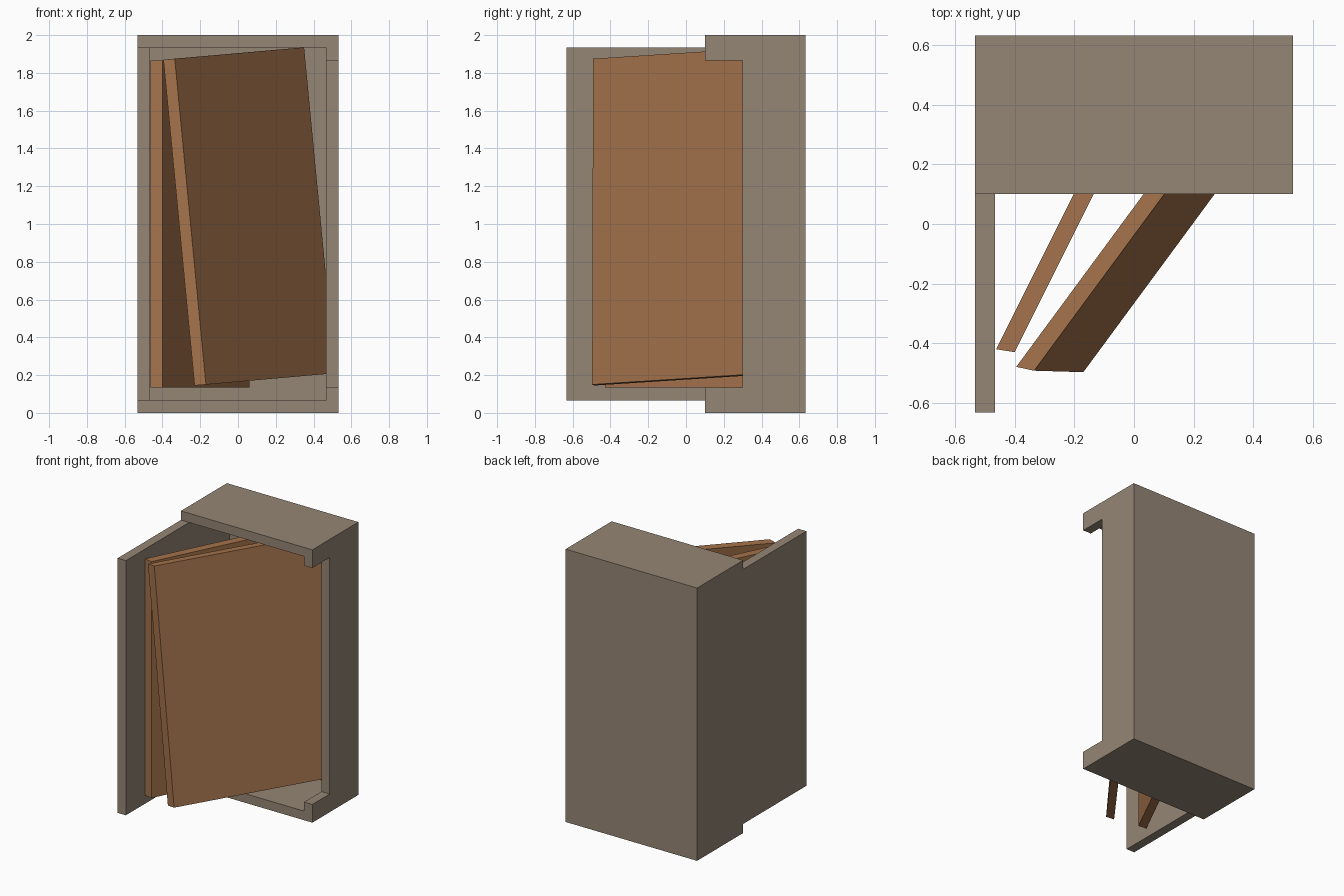
import bpy
import bmesh

if "Cube" in bpy.data.objects:
    bpy.data.objects.remove(bpy.data.objects["Cube"])


def material(name, rgb):
    m = bpy.data.materials.new(name)
    m.diffuse_color = (*rgb, 1)
    m.use_nodes = True
    m.node_tree.nodes["Principled BSDF"].inputs["Base Color"].default_value = m.diffuse_color
    return m


STONE = material("grey_brown", (0.30, 0.238, 0.178))
WOOD = material("warm_brown", (0.376, 0.171, 0.072))


def prism(name, profile, offset, mat):
    """Extrude a flat 3D profile along an offset vector."""
    bm = bmesh.new()
    face = bm.faces.new([bm.verts.new(p) for p in profile])
    ext = bmesh.ops.extrude_face_region(bm, geom=[face], use_keep_orig=True)
    verts = [g for g in ext["geom"] if isinstance(g, bmesh.types.BMVert)]
    bmesh.ops.translate(bm, verts=verts, vec=offset)
    bmesh.ops.recalc_face_normals(bm, faces=bm.faces)
    mesh = bpy.data.meshes.new(name)
    bm.to_mesh(mesh)
    bm.free()
    mesh.materials.append(mat)
    obj = bpy.data.objects.new(name, mesh)
    bpy.context.collection.objects.link(obj)
    return obj


def box(name, x0, x1, y0, y1, z0, z1, mat):
    base = [(x0, y0, z0), (x1, y0, z0), (x1, y1, z0), (x0, y1, z0)]
    return prism(name, base, (0, 0, z1 - z0), mat)


T = 0.0667            # board thickness
W, D, F = 0.533, 0.633, 0.10   # half width, back plane, case front plane

# Case: floor, ceiling and back
box("case_floor", -W, W, F, D, 0, T, STONE)
box("case_ceiling", -W, W, F, D, 2 - T, 2, STONE)
box("case_back", -W + T, W - T, D - T, D, T, 2 - T, STONE)

# Long left wall sticking out to the front
box("left_wall", -W, -W + T, -D, D, T, 2 - T, STONE)

# Right wall with a notch in its front edge
notch = [(F, T), (F, 2 * T), (0.30, 2 * T), (0.30, 2 - 2 * T), (F, 2 - 2 * T),
         (F, 2 - T), (D, 2 - T), (D, T)]
prism("right_wall", [(W - T, y, z) for y, z in notch], (T, 0, 0), STONE)

# Upright loose panel
prism("upright_panel",
      [(-0.40, -0.43, 2 * T), (0.06, 0.49, 2 * T),
       (0.06, 0.49, 2 - 2 * T), (-0.40, -0.43, 2 - 2 * T)],
      (-0.062, 0.01, 0), WOOD)

# Leaning loose panel
prism("leaning_panel",
      [(-0.17, -0.497, 0.15), (0.515, 0.432, 0.21),
       (0.35, 0.437, 1.935), (-0.335, -0.492, 1.875)],
      (-0.06, 0.013, -0.005), WOOD)
